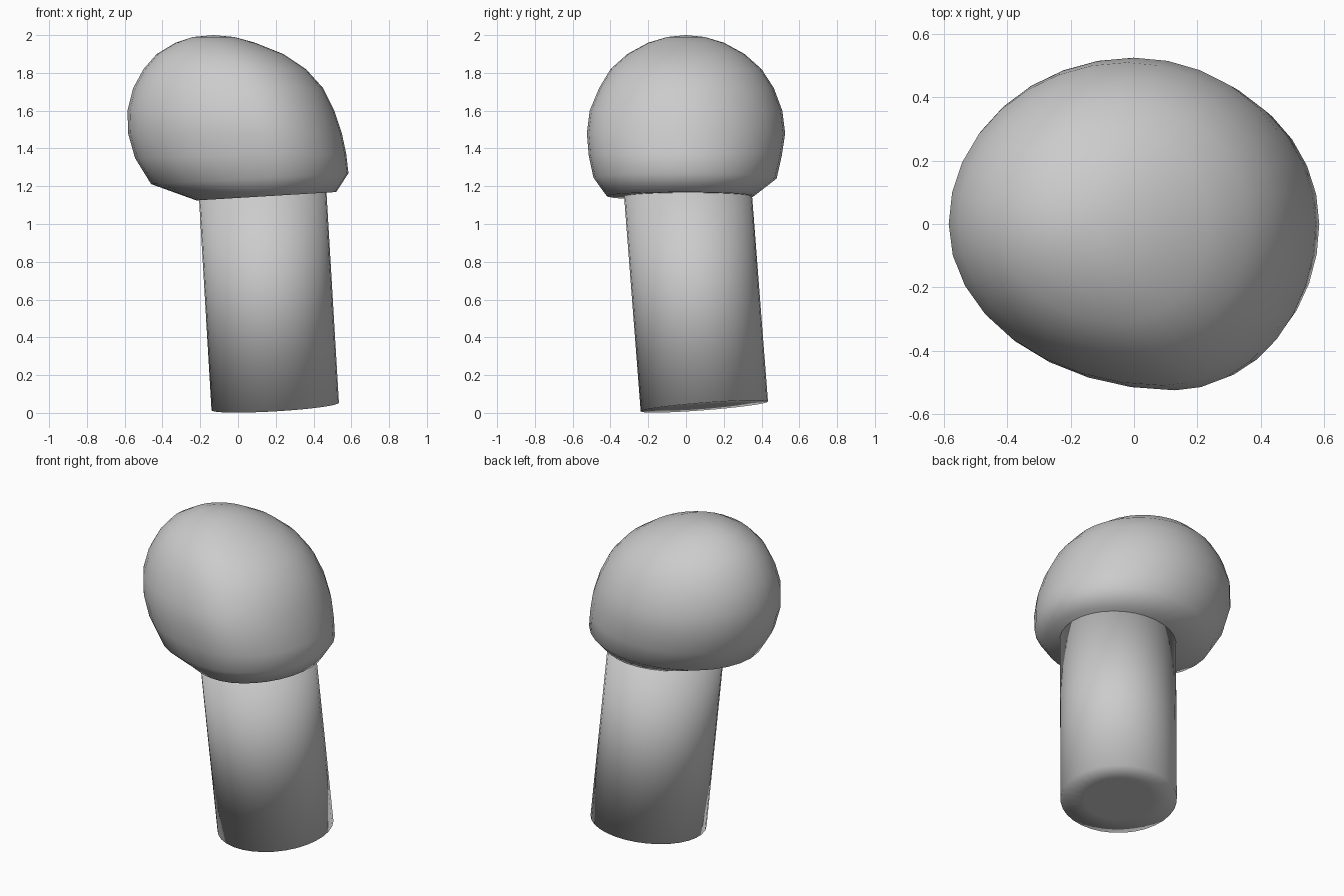
import bpy, bmesh, math
from mathutils import Vector

cube = bpy.data.objects.get("Cube")
if cube:
    bpy.data.objects.remove(cube, do_unlink=True)

grey = bpy.data.materials.new("plain grey")
grey.use_nodes = True
COLOUR = (0.6, 0.6, 0.6, 1)
grey.diffuse_color = COLOUR
grey.node_tree.nodes["Principled BSDF"].inputs["Base Color"].default_value = COLOUR

SIDES = 32


def loft(name, rings, tip=None, smooth_angle=None):
    """Skin a stack of closed rings, capping the ends (tip makes a pole)."""
    bm = bmesh.new()
    loops = [[bm.verts.new(p) for p in ring] for ring in rings]
    for low, high in zip(loops, loops[1:]):
        for i in range(SIDES):
            j = (i + 1) % SIDES
            bm.faces.new((low[i], low[j], high[j], high[i]))
    bm.faces.new(loops[0][::-1])
    if tip:
        pole = bm.verts.new(tip)
        for i in range(SIDES):
            bm.faces.new((loops[-1][i], loops[-1][(i + 1) % SIDES], pole))
    else:
        bm.faces.new(loops[-1])
    bmesh.ops.recalc_face_normals(bm, faces=bm.faces)
    mesh = bpy.data.meshes.new(name)
    bm.to_mesh(mesh)
    bm.free()
    mesh.materials.append(grey)
    obj = bpy.data.objects.new(name, mesh)
    bpy.context.collection.objects.link(obj)
    bpy.ops.object.select_all(action='DESELECT')
    obj.select_set(True)
    bpy.context.view_layer.objects.active = obj
    if smooth_angle:
        bpy.ops.object.shade_smooth_by_angle(angle=math.radians(smooth_angle))
    else:
        bpy.ops.object.shade_smooth()
    return obj


# Leaning round stem, its end cap softened by an inner ring
foot, neck = Vector((0.197, 0.097, 0.034)), Vector((0.128, 0.007, 1.2))
turn = Vector((0, 0, 1)).rotation_difference(neck - foot)


def disc(centre, radius):
    angles = [math.tau * i / SIDES for i in range(SIDES)]
    return [centre + turn @ Vector((radius * math.cos(a), radius * math.sin(a), 0))
            for a in angles]


loft("stem", [disc(foot, 0.2), disc(foot, 0.338), disc(neck, 0.338)])


# Lopsided domed head: every ring is four quarter ellipses
def head_ring(z, left, right, front, back, skew, tilt):
    middle = (left + right) / 2
    points = []
    for i in range(SIDES):
        a = math.tau * i / SIDES
        c, s = math.cos(a), math.sin(a)
        peak = middle + (skew if s < 0 else 0.015)
        x = peak + c * ((right - peak) if c > 0 else (peak - left))
        y = s * (back if s > 0 else front)
        points.append((x, y, z + tilt * (x - middle)))
    return points


# height, x limits, front and back reach, front skew, slope
PROFILE = [
    (1.147, -0.22, 0.52, 0.42, 0.36, 0.02, 0.06),
    (1.24, -0.46, 0.585, 0.49, 0.48, 0.10, 0.055),
    (1.36, -0.545, 0.573, 0.515, 0.507, 0.14, 0.02),
    (1.48, -0.582, 0.55, 0.525, 0.525, 0.145, 0),
    (1.60, -0.585, 0.51, 0.51, 0.51, 0.13, 0),
    (1.72, -0.555, 0.45, 0.46, 0.465, 0.11, 0),
    (1.82, -0.50, 0.36, 0.40, 0.40, 0.08, 0),
    (1.90, -0.43, 0.24, 0.31, 0.31, 0.05, 0),
    (1.96, -0.33, 0.09, 0.20, 0.20, 0.03, 0),
    (1.99, -0.24, -0.02, 0.10, 0.10, 0.02, 0),
]
loft("head", [head_ring(*row) for row in PROFILE], tip=(-0.13, 0, 2), smooth_angle=55)
